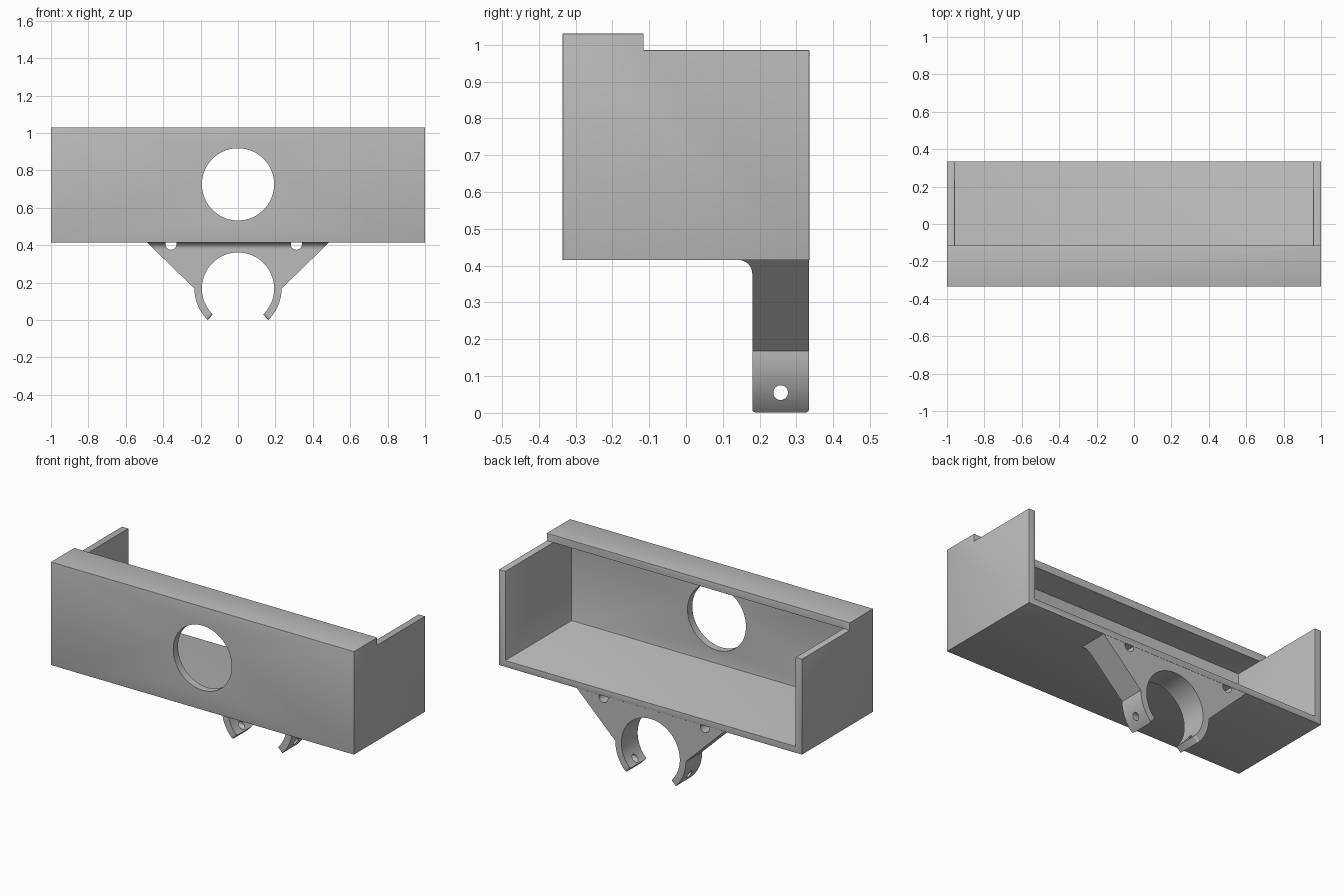
import bpy, bmesh
from math import cos, sin, pi, radians
from mathutils import Vector

cube = bpy.data.objects.get("Cube")
if cube:
    bpy.data.objects.remove(cube, do_unlink=True)

grey = bpy.data.materials.new("plain grey")
grey.use_nodes = True
GREY = (0.5, 0.5, 0.5, 1)
grey.diffuse_color = GREY
grey.node_tree.nodes["Principled BSDF"].inputs["Base Color"].default_value = GREY


def prism(name, profile, axis, lo, hi):
    """Extrude a 2D profile along x (profile is y, z) or y (profile is x, z)."""
    bm = bmesh.new()
    place = (lambda p: (lo, *p)) if axis == "x" else (lambda p: (p[0], lo, p[1]))
    face = bm.faces.new([bm.verts.new(place(p)) for p in profile])
    new = bmesh.ops.extrude_face_region(bm, geom=[face])["geom"]
    shift = Vector((hi - lo, 0, 0)) if axis == "x" else Vector((0, hi - lo, 0))
    bmesh.ops.translate(bm, verts=[v for v in new if isinstance(v, bmesh.types.BMVert)], vec=shift)
    bmesh.ops.recalc_face_normals(bm, faces=bm.faces)
    mesh = bpy.data.meshes.new(name)
    bm.to_mesh(mesh)
    bm.free()
    obj = bpy.data.objects.new(name, mesh)
    bpy.context.collection.objects.link(obj)
    mesh.materials.append(grey)
    return obj


def arc(cx, cz, r, start, end, n):
    angles = [radians(start + (end - start) * i / n) for i in range(n + 1)]
    return [(cx + r * cos(a), cz + r * sin(a)) for a in angles]


def disc(u, z, r, n):
    return arc(u, z, r, 0, 360, n)[:-1]


def activate(obj):
    bpy.ops.object.select_all(action="DESELECT")
    obj.select_set(True)
    bpy.context.view_layer.objects.active = obj


def cut(obj, cutter):
    mod = obj.modifiers.new("cut", "BOOLEAN")
    mod.operation = "DIFFERENCE"
    mod.solver = "EXACT"
    mod.object = cutter
    activate(obj)
    bpy.ops.object.modifier_apply(modifier=mod.name)


def remove(*cutters):
    for c in cutters:
        bpy.data.objects.remove(c, do_unlink=True)


def smooth(obj):
    activate(obj)
    bpy.ops.object.shade_smooth_by_angle(angle=radians(35))


FRONT, BACK, BASE, RIM, TOP, LIP = -0.335, 0.335, 0.415, 0.985, 1.03, -0.115

# Tray: stepped side profile, hollowed out and open to the back and above
tray = prism("tray", [(FRONT, BASE), (BACK, BASE), (BACK, RIM), (LIP, RIM),
                      (LIP, TOP), (FRONT, TOP)], "x", -1, 1)
cavity = prism("cavity_cutter", [(-0.29, 0.453), (1, 0.453), (1, 1.5), (LIP, 1.5),
                                 (LIP, RIM), (-0.29, RIM)], "x", -0.958, 0.958)
cut(tray, cavity)
bevel = tray.modifiers.new("rounded edges", "BEVEL")
bevel.width = 0.01
bevel.segments = 3
bevel.limit_method = "ANGLE"
bevel.angle_limit = radians(40)
activate(tray)
bpy.ops.object.modifier_apply(modifier=bevel.name)

# Round opening in the front wall
opening = prism("opening_cutter", disc(0, 0.725, 0.193, 72), "y", -1, 0)
cut(tray, opening)
remove(cavity, opening)
smooth(tray)

# Clamp bracket: tapered plate running into an open ring
RING_Z, INNER, OUTER, ARM_Y = 0.168, 0.193, 0.233, 0.18
slope = lambda z: OUTER + (z - RING_Z) * 1.03
outline = ([(slope(0.425), 0.425)]
           + arc(0, RING_Z, OUTER, 0, -46, 12)
           + arc(0, RING_Z, INNER, -46, 226, 64)
           + arc(0, RING_Z, OUTER, 226, 180, 12)
           + [(-slope(0.425), 0.425)])
bracket = prism("clamp_bracket", outline, "y", ARM_Y, BACK - 0.001)

# Round the corners of the two ring ends
bm = bmesh.new()
bm.from_mesh(bracket.data)
tips = []
for e in bm.edges:
    a, b = (v.co for v in e.verts)
    if abs(a.y - b.y) < 0.001 and a.z < 0.1 and b.z < 0.1 and (a - b).length > 0.03:
        tips.append(e)
bmesh.ops.bevel(bm, geom=tips, offset=0.012, segments=3, profile=0.5, affect="EDGES")
bm.to_mesh(bracket.data)
bm.free()

# Concave fillet between bracket and tray floor, ends following the taper
curve = arc(0.143, 0.378, 0.037, 90, 0, 10)
fillet = prism("bracket_fillet", [(0.143, 0.42)] + curve + [(0.19, 0.378), (0.19, 0.42)],
               "x", -1, 1)
for v in fillet.data.vertices:
    v.co.x *= slope(v.co.z)

# Screw holes below the floor and pin hole across the ring ends
for x in (-0.358, 0.312):
    hole = prism("screw_cutter", disc(x, 0.405, 0.03, 24), "y", 0, 1)
    cut(bracket, hole)
    cut(fillet, hole)
    remove(hole)
pin = prism("pin_cutter", disc(0.257, 0.055, 0.02, 24), "x", -1, 1)
cut(bracket, pin)
remove(pin)
smooth(bracket)
smooth(fillet)
